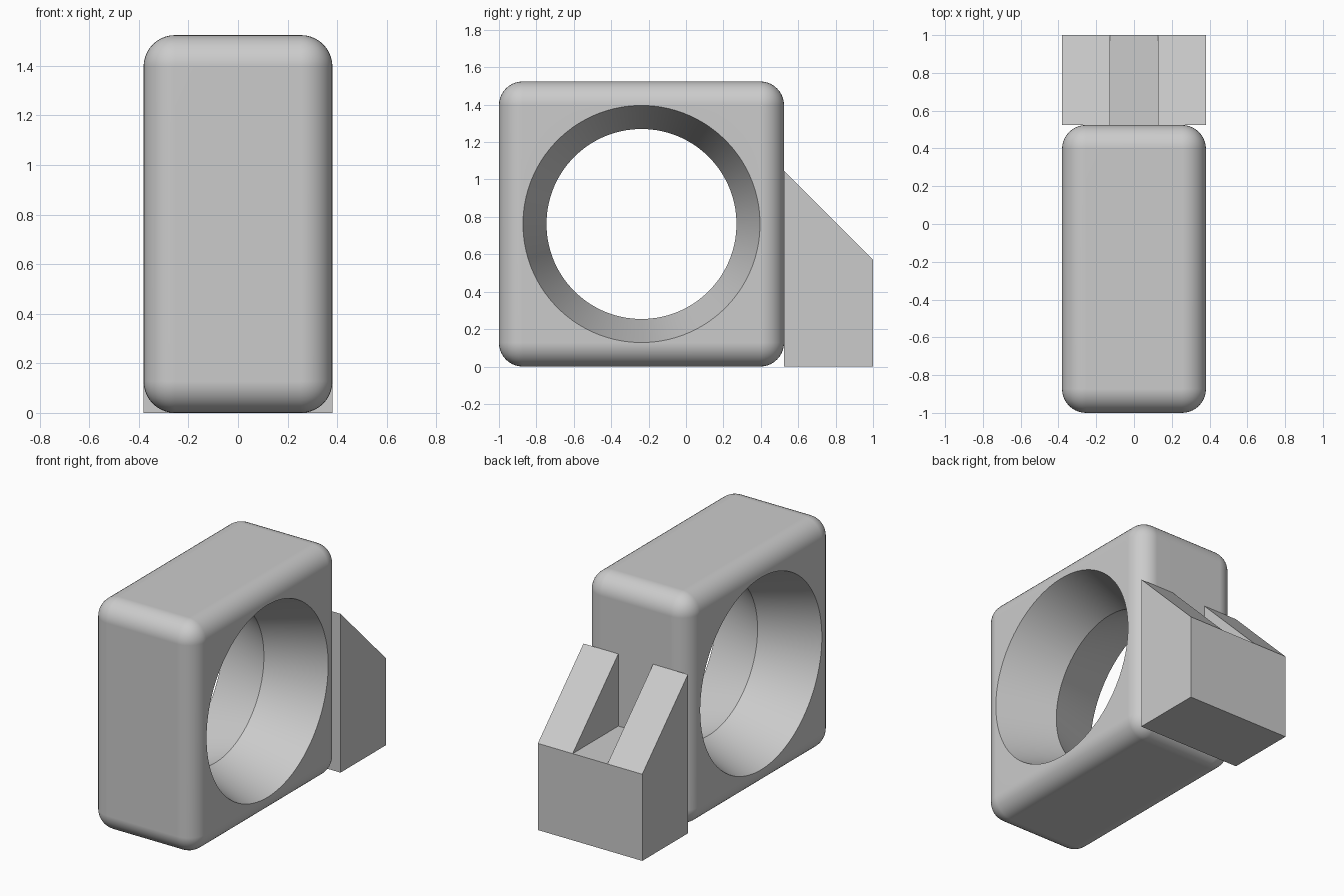
import bpy, bmesh, math
from mathutils import Matrix, Vector

U = 0.127                      # design module: body is 12 x 12 x 6 modules
HALF_W = 3 * U
BODY = 12 * U
BODY_Y = -1 + BODY / 2

default = bpy.data.objects.get("Cube")
if default:
    bpy.data.objects.remove(default, do_unlink=True)

grey = bpy.data.materials.new("plain grey")
grey.use_nodes = True
colour = (0.6, 0.6, 0.6, 1)
grey.diffuse_color = colour
grey.node_tree.nodes["Principled BSDF"].inputs["Base Color"].default_value = colour


def make_object(name, bm):
    bmesh.ops.recalc_face_normals(bm, faces=bm.faces)
    mesh = bpy.data.meshes.new(name)
    bm.to_mesh(mesh)
    bm.free()
    mesh.materials.append(grey)
    obj = bpy.data.objects.new(name, mesh)
    bpy.context.collection.objects.link(obj)
    return obj


def activate(obj):
    bpy.ops.object.select_all(action='DESELECT')
    obj.select_set(True)
    bpy.context.view_layer.objects.active = obj


def prism(name, profile, x0, x1):
    """Extrude a closed (y, z) profile along x."""
    bm = bmesh.new()
    face = bm.faces.new([bm.verts.new((x0, y, z)) for y, z in profile])
    out = bmesh.ops.extrude_face_region(bm, geom=[face])
    moved = [v for v in out["geom"] if isinstance(v, bmesh.types.BMVert)]
    bmesh.ops.translate(bm, verts=moved, vec=(x1 - x0, 0, 0))
    return make_object(name, bm)


# Rounded square body
bm = bmesh.new()
bmesh.ops.create_cube(bm, size=1)
bmesh.ops.scale(bm, verts=bm.verts, vec=(2 * HALF_W, BODY, BODY))
bmesh.ops.bevel(bm, geom=bm.edges[:], offset=U, segments=10, profile=0.5,
                affect='EDGES')
bmesh.ops.translate(bm, verts=bm.verts, vec=(0, BODY_Y, BODY / 2))
body = make_object("body", bm)

# Hourglass cutter: narrow waist in the middle, flaring to both sides
bm = bmesh.new()
reach = 0.5
rim = 4 * U + (U - 0.001) * reach / HALF_W
profile = [(-reach, 0), (-reach, rim), (0, 4 * U), (reach, rim), (reach, 0)]
verts = [bm.verts.new((x, r, 0)) for x, r in profile]
edges = [bm.edges.new(pair) for pair in zip(verts, verts[1:])]
bmesh.ops.spin(bm, geom=verts + edges, cent=(0, 0, 0), axis=(1, 0, 0),
               angle=math.tau, steps=96)
bmesh.ops.remove_doubles(bm, verts=bm.verts, dist=0.0001)
turn = Matrix.Rotation(math.tau / 192, 4, 'X')
bm.transform(Matrix.Translation(Vector((0, BODY_Y, BODY / 2))) @ turn)
cutter = make_object("hole_cutter", bm)
cutter.hide_render = True

cut = body.modifiers.new("round hole", 'BOOLEAN')
cut.object = cutter
cut.operation = 'DIFFERENCE'
cut.solver = 'EXACT'
activate(body)
bpy.ops.object.modifier_apply(modifier=cut.name)
bpy.data.objects.remove(cutter, do_unlink=True)
bpy.ops.object.shade_smooth_by_angle(angle=math.radians(30))
flat = body.modifiers.new("flat sides", 'WEIGHTED_NORMAL')
flat.keep_sharp = True

# Rear block with a flat-bottomed slot between two sloping cheeks
front, low, high = BODY - 1, 4.5 * U, 8.25 * U
prism("rear_block", [(front, 0), (1, 0), (1, low), (front, low)],
      -HALF_W, HALF_W)
for side, sign in (("left", 1), ("right", -1)):
    prism(side + "_cheek", [(front, low), (1, low), (front, high)],
          sign * U, sign * HALF_W)
